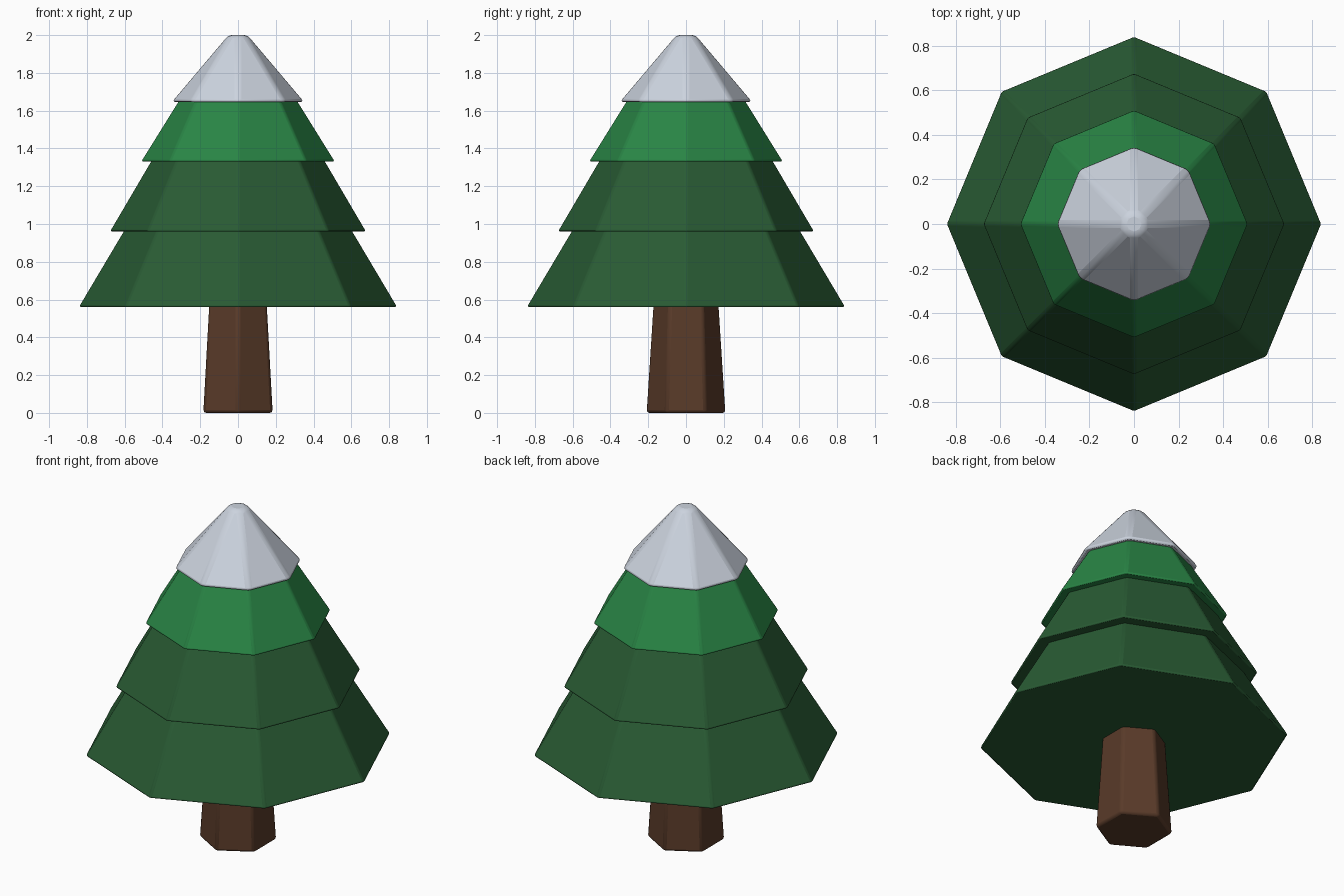
import bpy
import math

default = bpy.data.objects.get("Cube")
if default:
    bpy.data.objects.remove(default)


def material(name, rgb):
    mat = bpy.data.materials.new(name)
    mat.use_nodes = True
    colour = (*rgb, 1)
    mat.diffuse_color = colour
    mat.node_tree.nodes["Principled BSDF"].inputs["Base Color"].default_value = colour
    return mat


def frustum(name, mat, sides, low, high, bevel, segments=2):
    """Tapered prism between (radius, z) pairs, with a corner on the y axis."""
    (r1, z1), (r2, z2) = low, high
    bpy.ops.mesh.primitive_cone_add(vertices=sides, radius1=r1, radius2=r2,
                                    depth=z2 - z1, location=(0, 0, (z1 + z2) / 2))
    obj = bpy.context.object
    obj.name = name
    obj.data.materials.append(mat)
    # Softened edges
    mod = obj.modifiers.new("soft_edges", "BEVEL")
    mod.width = bevel
    mod.segments = segments
    mod.limit_method = "ANGLE"
    mod.angle_limit = math.radians(20)
    bpy.ops.object.shade_smooth_by_angle(angle=math.radians(30))
    return obj


bark = material("bark_brown", (0.10, 0.043, 0.022))
dark_green = material("dark_green", (0.022, 0.105, 0.034))
bright_green = material("bright_green", (0.022, 0.235, 0.06))
snow = material("snow_white", (0.60, 0.65, 0.73))

# Trunk
frustum("trunk", bark, 6, (0.212, 0), (0.17, 0.66), 0.015)

# Foliage tiers, each running up inside the next
frustum("lower_foliage", dark_green, 8, (0.845, 0.56), (0.56, 1.04), 0.012)
frustum("middle_foliage", dark_green, 8, (0.68, 0.96), (0.41, 1.42), 0.012)
frustum("upper_foliage", bright_green, 8, (0.515, 1.33), (0.26, 1.74), 0.012)

# Snow cap
frustum("snow_cap", snow, 8, (0.355, 1.645), (0.055, 2.0), 0.02)
